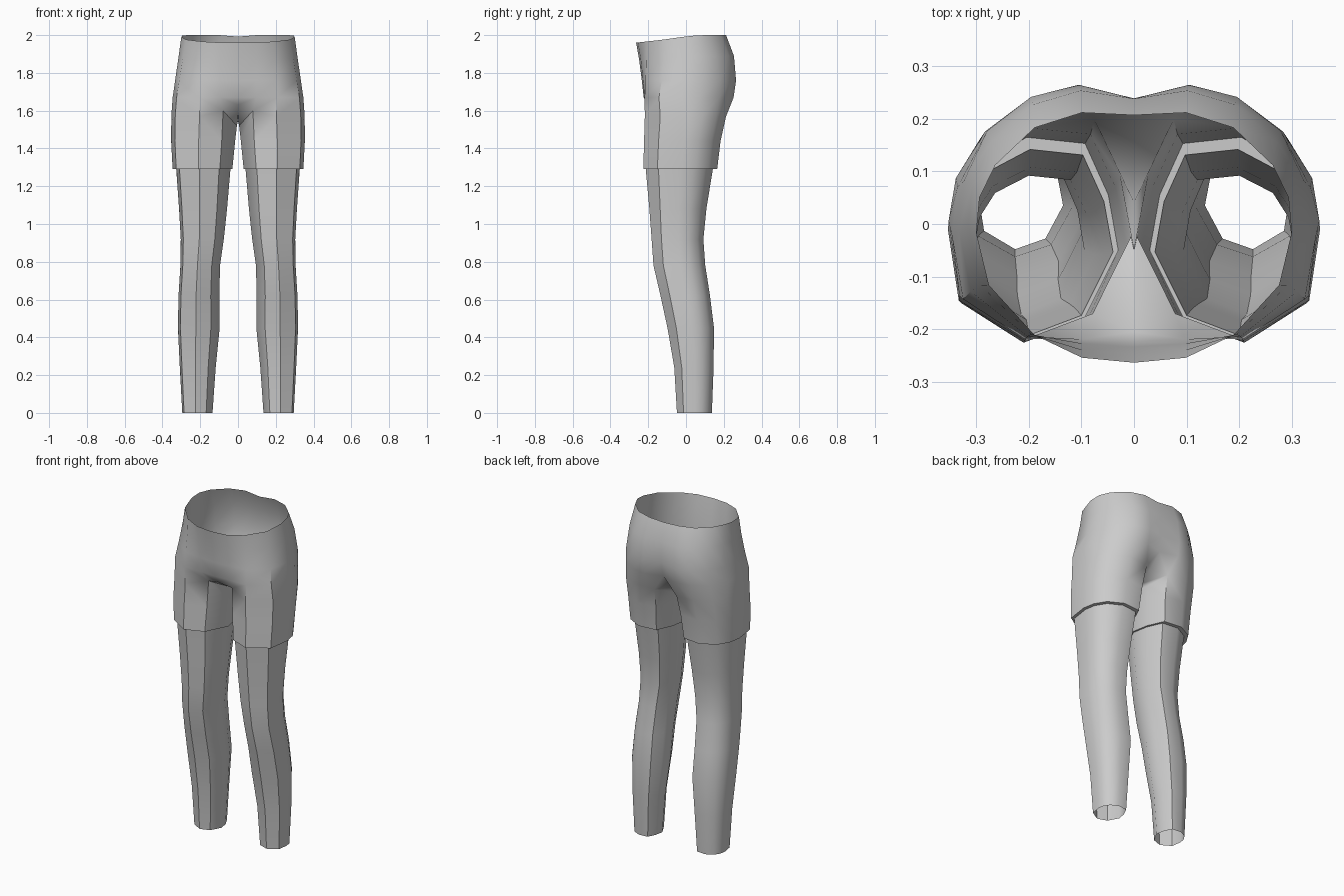
import bpy, bmesh, math

if "Cube" in bpy.data.objects:
    bpy.data.objects.remove(bpy.data.objects["Cube"])

fabric = bpy.data.materials.new("grey_fabric")
fabric.diffuse_color = (0.6, 0.6, 0.6, 1)
fabric.use_nodes = True
fabric.node_tree.nodes["Principled BSDF"].inputs["Base Color"].default_value = fabric.diffuse_color

# Leg cross-section inside a unit box: (inner to outer, front to back)
LEG = [(1, .52), (.94, .19), (.57, 0), (.21, .11), (0, .45),
       (.06, .72), (.2, .97), (.55, 1), (.83, .88), (.96, .71)]
# Half cross-sections of the hips and the waist, front centre to back centre
HIP = [(0, .0), (.28, .01), (.6, .01), (.94, .17), (1, .42),
       (.97, .62), (.82, .84), (.57, .96), (.31, 1), (0, .93)]
WAIST = [(0, 0), (.33, .02), (.63, .11), (.92, .31), (1, .52),
         (.98, .66), (.88, .79), (.63, .94), (.33, 1), (0, .99)]


def leg_ring(bm, z, x0, x1, y0, y1, lift=None):
    lift = lift or [0] * 10
    return [bm.verts.new((x0 + u * (x1 - x0), y0 + v * (y1 - y0), z + d))
            for (u, v), d in zip(LEG, lift)]


def bridge(bm, low, up, closed=True):
    n = len(low)
    for i in range(n if closed else n - 1):
        j = (i + 1) % n
        if closed:
            bm.faces.new((low[j], low[i], up[i], up[j]))
        else:
            bm.faces.new((low[i], low[j], up[j], up[i]))


def finish(bm, name):
    mesh = bpy.data.meshes.new(name)
    bm.to_mesh(mesh)
    bm.free()
    mesh.materials.append(fabric)
    ob = bpy.data.objects.new(name, mesh)
    bpy.context.collection.objects.link(ob)
    bpy.ops.object.select_all(action='DESELECT')
    ob.select_set(True)
    bpy.context.view_layer.objects.active = ob
    bpy.ops.object.shade_smooth_by_angle(angle=math.radians(40))
    mirror = ob.modifiers.new("mirror", 'MIRROR')
    mirror.use_mirror_merge = True
    mirror.merge_threshold = 0.0005


# Leggings: open tubes from ankle to thigh (z, inner x, outer x, front y, back y)
THIGH = (1.29, .04, .327, -.213, .142)
bm = bmesh.new()
rings = [leg_ring(bm, *r) for r in [
    (0, .135, .295, -.048, .137),
    (.24, .118, .308, -.062, .146),
    (.45, .097, .318, -.098, .148),
    (.62, .099, .315, -.135, .127),
    (.78, .095, .305, -.172, .102),
    (.92, .075, .303, -.182, .092),
    (1.08, .058, .312, -.194, .108),
    THIGH]]
for a, b in zip(rings, rings[1:]):
    bridge(bm, a, b)
finish(bm, "leggings")

# Shorts: hem step, thigh sleeve, crotch and hips
bm = bmesh.new()
inner_hem = leg_ring(bm, *THIGH)
rings = [inner_hem,
         leg_ring(bm, 1.29, .03, .346, -.226, .165),
         leg_ring(bm, 1.44, .015, .354, -.222, .183),
         leg_ring(bm, 1.57, .006, .353, -.218, .212,
                  [0, 0, 0, .03, -.05, -.05, -.01, 0, 0, 0])]
for a, b in zip(rings, rings[1:]):
    bridge(bm, a, b)
top = rings[-1]

# Crotch strip between the thigh and the centre line
centre = [bm.verts.new(p) for p in
          [(0, -.205, 1.63), (0, -.05, 1.55), (0, .04, 1.54), (0, .15, 1.6)]]
for k in range(3):
    bm.faces.new((centre[k], centre[k + 1], top[4 + k], top[3 + k]))

# Hip rings up to the open, slanted waist (z, half width, front y, back y, blend)
low = [centre[0]] + [top[i] for i in (3, 2, 1, 0, 9, 8, 7, 6)] + [centre[3]]
for z, w, y0, y1, t in [(1.67, .346, -.224, .252, 0), (1.76, .333, -.234, .265, .3),
                        (1.87, .315, -.248, .254, .65), (1.96, .30, -.264, .212, 1)]:
    up = []
    for (hu, hv), (wu, wv) in zip(HIP, WAIST):
        u, v = hu + (wu - hu) * t, hv + (wv - hv) * t
        rise = .038 * min(1, v * 1.4) * max(0, t - .3) / .7
        up.append(bm.verts.new((u * w, y0 + v * (y1 - y0), z + rise)))
    bridge(bm, low, up, closed=False)
    low = up
# Slight dip at the middle of the back waist
low[-1].co.z -= .006
for i in range(4, 9):
    low[i].co.z = min(2.0, low[i].co.z + .003)
finish(bm, "shorts")
